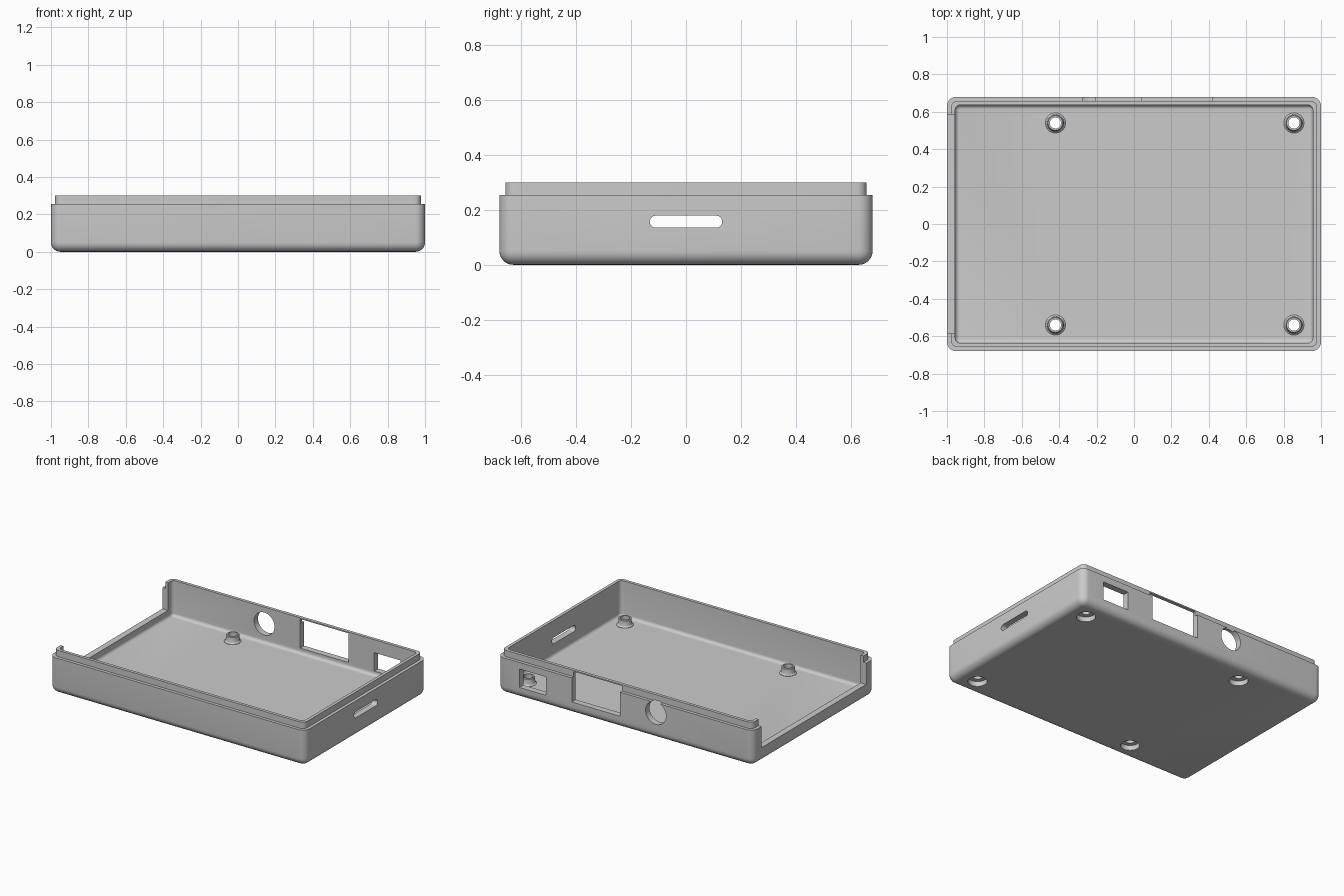
import bpy
import bmesh
from math import pi, sin, cos, radians
from mathutils import Matrix

cube = bpy.data.objects.get("Cube")
if cube:
    bpy.data.objects.remove(cube, do_unlink=True)

grey = bpy.data.materials.new("light grey plastic")
grey.use_nodes = True
COLOUR = (0.6, 0.6, 0.6, 1)
grey.diffuse_color = COLOUR
grey.node_tree.nodes["Principled BSDF"].inputs["Base Color"].default_value = COLOUR

HX, HY = 1.0, 0.68                 # half sizes of the case
WALL, STEP, FLOOR = 0.044, 0.022, 0.048
RIM, TOP = 0.255, 0.30


def make_object(name, bm):
    bmesh.ops.recalc_face_normals(bm, faces=bm.faces)
    mesh = bpy.data.meshes.new(name)
    bm.to_mesh(mesh)
    bm.free()
    mesh.materials.append(grey)
    obj = bpy.data.objects.new(name, mesh)
    bpy.context.collection.objects.link(obj)
    return obj


def skin(name, loops):
    """Join closed loops of points into a solid, capping both ends."""
    bm = bmesh.new()
    rings = [[bm.verts.new(p) for p in loop] for loop in loops]
    n = len(rings[0])
    for a, b in zip(rings, rings[1:]):
        for i in range(n):
            j = (i + 1) % n
            bm.faces.new((a[i], a[j], b[j], b[i]))
    bm.faces.new(rings[0])
    bm.faces.new(rings[-1])
    return make_object(name, bm)


def rounded_loop(inset, z, radius, steps=8):
    """Rounded rectangle, inset from the case outline."""
    points = []
    for corner, (sx, sy) in enumerate([(1, 1), (-1, 1), (-1, -1), (1, -1)]):
        cx, cy = sx * (HX - inset - radius), sy * (HY - inset - radius)
        for i in range(steps + 1):
            a = (corner + i / steps) * pi / 2
            points.append((cx + radius * cos(a), cy + radius * sin(a), z))
    return points


def lathe(name, x, y, profile, sides=32):
    return skin(name, [[(x + r * cos(2 * pi * i / sides), y + r * sin(2 * pi * i / sides), z)
                        for i in range(sides)] for r, z in profile])


def box(name, low, high):
    bm = bmesh.new()
    size = [h - l for l, h in zip(low, high)]
    mid = [(h + l) / 2 for l, h in zip(low, high)]
    bmesh.ops.create_cube(bm, size=1, matrix=Matrix.Translation(mid) @ Matrix.Diagonal((*size, 1)))
    return make_object(name, bm)


def combine(target, other, operation):
    """Apply a boolean and remove the helper solid."""
    mod = target.modifiers.new("boolean", "BOOLEAN")
    mod.operation, mod.solver, mod.object = operation, "EXACT", other
    other.hide_render = True
    graph = bpy.context.evaluated_depsgraph_get()
    mesh = bpy.data.meshes.new_from_object(target.evaluated_get(graph))
    target.modifiers.clear()
    target.data = mesh
    bpy.data.objects.remove(other, do_unlink=True)


# Tray: rounded bottom edge, wall, stepped lip, cavity and floor fillet
EDGE, FILLET = 0.05, 0.022
quarter = [i / 6 * pi / 2 for i in range(7)]
loops = [rounded_loop(EDGE * (1 - sin(a)), EDGE * (1 - cos(a)), EDGE * sin(a) + 0.002)
         for a in quarter]
loops += [rounded_loop(0, RIM, EDGE), rounded_loop(STEP, RIM, 0.035),
          rounded_loop(STEP, TOP, 0.035), rounded_loop(WALL, TOP, 0.026)]
loops += [rounded_loop(WALL + FILLET * (1 - cos(a)), FLOOR + FILLET * (1 - sin(a)),
                       0.004 + FILLET * cos(a)) for a in quarter]
tray = skin("case_tray", loops)

# Screw bosses with a flared foot, through hole and countersunk recess below
for x in (-0.42, 0.855):
    for y in (-0.54, 0.54):
        boss = lathe("boss", x, y, [(0.054, 0.03), (0.054, FLOOR + 0.002), (0.047, 0.056),
                                    (0.043, 0.068), (0.043, 0.094), (0.039, 0.098)])
        combine(tray, boss, "UNION")
        combine(tray, lathe("screw_hole", x, y, [(0.03, -0.1), (0.03, 0.2)]), "DIFFERENCE")
        combine(tray, lathe("recess", x, y, [(0.062, -0.1), (0.062, 0.035)]), "DIFFERENCE")

# Openings in the back wall
combine(tray, box("wide_port", (0.04, 0.6, 0.085), (0.417, 0.8, 0.291)), "DIFFERENCE")
combine(tray, box("small_port", (0.62, 0.6, 0.078), (0.826, 0.8, 0.208)), "DIFFERENCE")
ring = [(-0.24 + 0.08 * cos(i * pi / 24), 0.182 + 0.08 * sin(i * pi / 24)) for i in range(48)]
round_port = skin("round_port", [[(x, y, z) for x, z in ring] for y in (0.6, 0.8)])
combine(tray, round_port, "DIFFERENCE")

# Card slot with rounded ends in the +x wall
slot = []
for side, start in ((1, -pi / 2), (-1, pi / 2)):
    for i in range(13):
        a = start + i / 12 * pi
        slot.append((side * 0.11 + 0.022 * cos(a), 0.157 + 0.022 * sin(a)))
card_slot = skin("card_slot", [[(x, y, z) for y, z in slot] for x in (0.9, 1.1)])
combine(tray, card_slot, "DIFFERENCE")

# Broad opening in the -x wall, leaving a low sill
combine(tray, box("side_opening", (-1.1, -0.585, 0.105), (-0.9, 0.585, 0.4)), "DIFFERENCE")

bpy.ops.object.select_all(action="DESELECT")
tray.select_set(True)
bpy.context.view_layer.objects.active = tray
bpy.ops.object.shade_smooth_by_angle(angle=radians(30))
